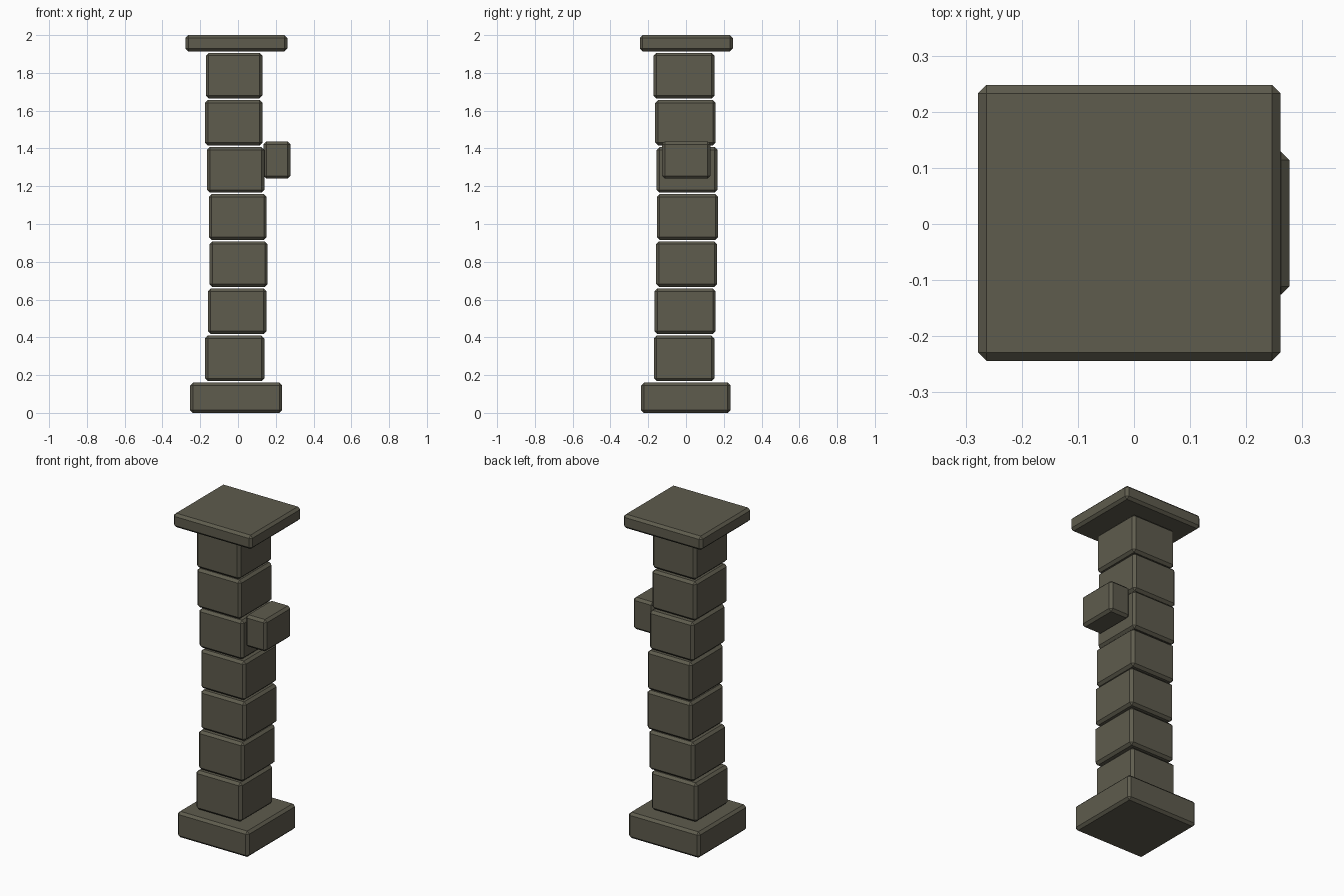
import bpy, bmesh
from mathutils import Vector

if "Cube" in bpy.data.objects:
    bpy.data.objects.remove(bpy.data.objects["Cube"])

stone = bpy.data.materials.new("weathered_stone")
stone.diffuse_color = (0.112, 0.106, 0.075, 1.0)
stone.use_nodes = True
stone.node_tree.nodes["Principled BSDF"].inputs["Base Color"].default_value = stone.diffuse_color


def block(name, x, y, z, chamfer=0.015):
    """Chamfered stone block from its (min, max) extents on each axis."""
    bm = bmesh.new()
    bmesh.ops.create_cube(bm, size=1.0)
    for v in bm.verts:
        v.co = Vector([(r[0] + r[1]) / 2 + c * (r[1] - r[0])
                       for c, r in zip(v.co, (x, y, z))])
    bmesh.ops.bevel(bm, geom=bm.edges[:], offset=chamfer, segments=1,
                    profile=0.5, affect='EDGES')
    bmesh.ops.recalc_face_normals(bm, faces=bm.faces[:])
    me = bpy.data.meshes.new(name)
    bm.to_mesh(me)
    bm.free()
    me.materials.append(stone)
    ob = bpy.data.objects.new(name, me)
    bpy.context.collection.objects.link(ob)
    return ob


# Plinth at the foot and slab on top
block("base_plinth", (-0.254, 0.234), (-0.238, 0.236), (0.0, 0.16))
block("top_slab", (-0.278, 0.261), (-0.244, 0.248), (1.914, 2.0))

# Shaft: seven stacked blocks, each slightly shifted (x range, y range)
shaft = [
    ((-0.175, 0.139), (-0.170, 0.150)),
    ((-0.160, 0.151), (-0.166, 0.157)),
    ((-0.151, 0.157), (-0.158, 0.165)),
    ((-0.154, 0.152), (-0.154, 0.170)),
    ((-0.164, 0.139), (-0.155, 0.167)),
    ((-0.174, 0.129), (-0.163, 0.157)),
    ((-0.170, 0.129), (-0.172, 0.151)),
]
for i, (x, y) in enumerate(shaft):
    z0 = 0.168 + i * 0.2495
    block(f"shaft_block_{i + 1}", x, y, (z0, z0 + 0.241))

# Small stone projecting from the right side
block("side_stone", (0.135, 0.277), (-0.126, 0.129), (1.24, 1.437))
